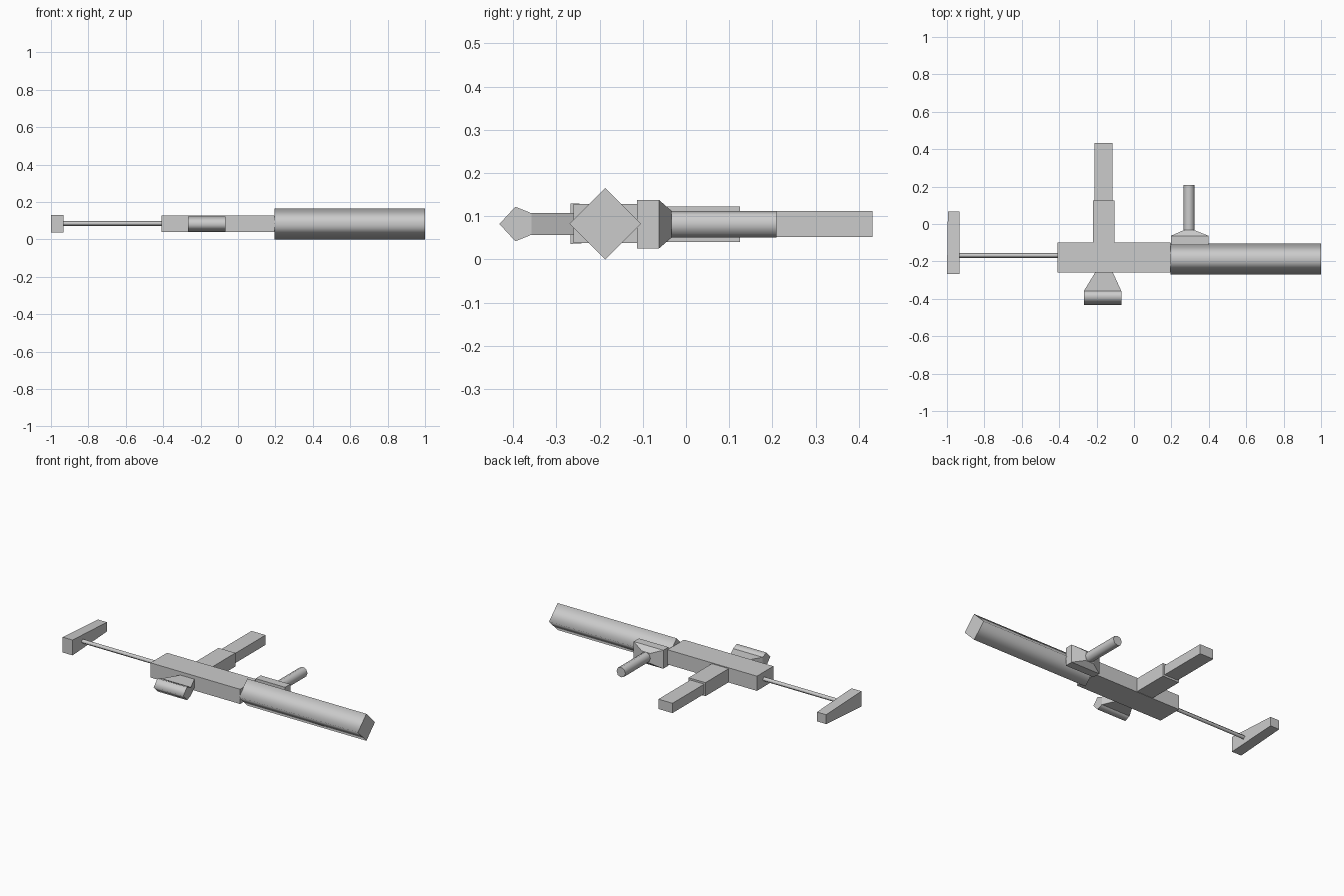
import bpy, bmesh, math
from mathutils import Vector

if "Cube" in bpy.data.objects:
    bpy.data.objects.remove(bpy.data.objects["Cube"])

grey = bpy.data.materials.new("plain_grey")
grey.diffuse_color = (0.6, 0.6, 0.6, 1)
grey.use_nodes = True
grey.node_tree.nodes["Principled BSDF"].inputs["Base Color"].default_value = grey.diffuse_color


def loft(name, rings, smooth=False):
    """Skin a list of equal-length point rings and cap both ends flat."""
    bm = bmesh.new()
    rows = [[bm.verts.new(p) for p in ring] for ring in rings]
    n = len(rows[0])
    for a, b in zip(rows, rows[1:]):
        for i in range(n):
            j = (i + 1) % n
            f = bm.faces.new((a[i], a[j], b[j], b[i]))
            f.smooth = smooth
    bm.faces.new(rows[0])
    bm.faces.new(rows[-1])
    bmesh.ops.recalc_face_normals(bm, faces=bm.faces)
    me = bpy.data.meshes.new(name)
    bm.to_mesh(me)
    bm.free()
    me.materials.append(grey)
    ob = bpy.data.objects.new(name, me)
    bpy.context.collection.objects.link(ob)
    return ob


def rect_y(y, x0, x1, z0, z1):
    """Rectangle ring in the plane of constant y."""
    return [(x0, y, z0), (x1, y, z0), (x1, y, z1), (x0, y, z1)]


def box(name, x0, x1, y0, y1, z0, z1):
    return loft(name, [rect_y(y, x0, x1, z0, z1) for y in (y0, y1)])


def diamond_bar(name, x0, x1, y, z, r):
    """Four-sided, smooth-shaded bar along x."""
    return loft(name, [[(x, y + r, z), (x, y, z + r), (x, y - r, z), (x, y, z - r)]
                       for x in (x0, x1)], True)


# main body and barrel
box("receiver", -0.41, 0.196, -0.26, -0.10, 0.038, 0.128)
diamond_bar("barrel", 0.194, 1.0, -0.187, 0.0825, 0.0825)

# stock: thin rod and a butt plate that narrows toward +y
diamond_bar("stock_rod", -0.94, -0.40, -0.168, 0.085, 0.0135)
loft("butt_plate", [rect_y(-0.267, -1.0, -0.933, 0.036, 0.13),
                    rect_y(0.066, -0.995, -0.933, 0.055, 0.112)])

# side grip in two steps
box("grip_upper", -0.219, -0.105, -0.11, 0.125, 0.04, 0.123)
box("grip_lower", -0.211, -0.116, 0.12, 0.432, 0.052, 0.112)

# foregrip: block, tapered collar, round handle
box("foregrip_block", 0.198, 0.398, -0.113, -0.063, 0.025, 0.138)
loft("foregrip_collar", [rect_y(-0.063, 0.198, 0.398, 0.025, 0.138),
                         rect_y(-0.033, 0.265, 0.323, 0.051, 0.112)])
ring = [(0.294 + 0.03 * math.cos(math.tau * i / 8), 0.0815 + 0.031 * math.sin(math.tau * i / 8))
        for i in range(8)]
loft("foregrip_handle", [[(x, y, z) for x, z in ring] for y in (-0.045, 0.209)], True)

# sight: flared neck and a rounded head lying along x
loft("sight_neck", [rect_y(-0.255, -0.205, -0.115, 0.057, 0.107),
                    rect_y(-0.358, -0.268, -0.068, 0.057, 0.107)])
profile = [(-0.358, 0.057), (-0.358, 0.107), (-0.395, 0.122), (-0.432, 0.082), (-0.395, 0.042)]
loft("sight_head", [[(x, y, z) for y, z in profile] for x in (-0.268, -0.068)], True)
